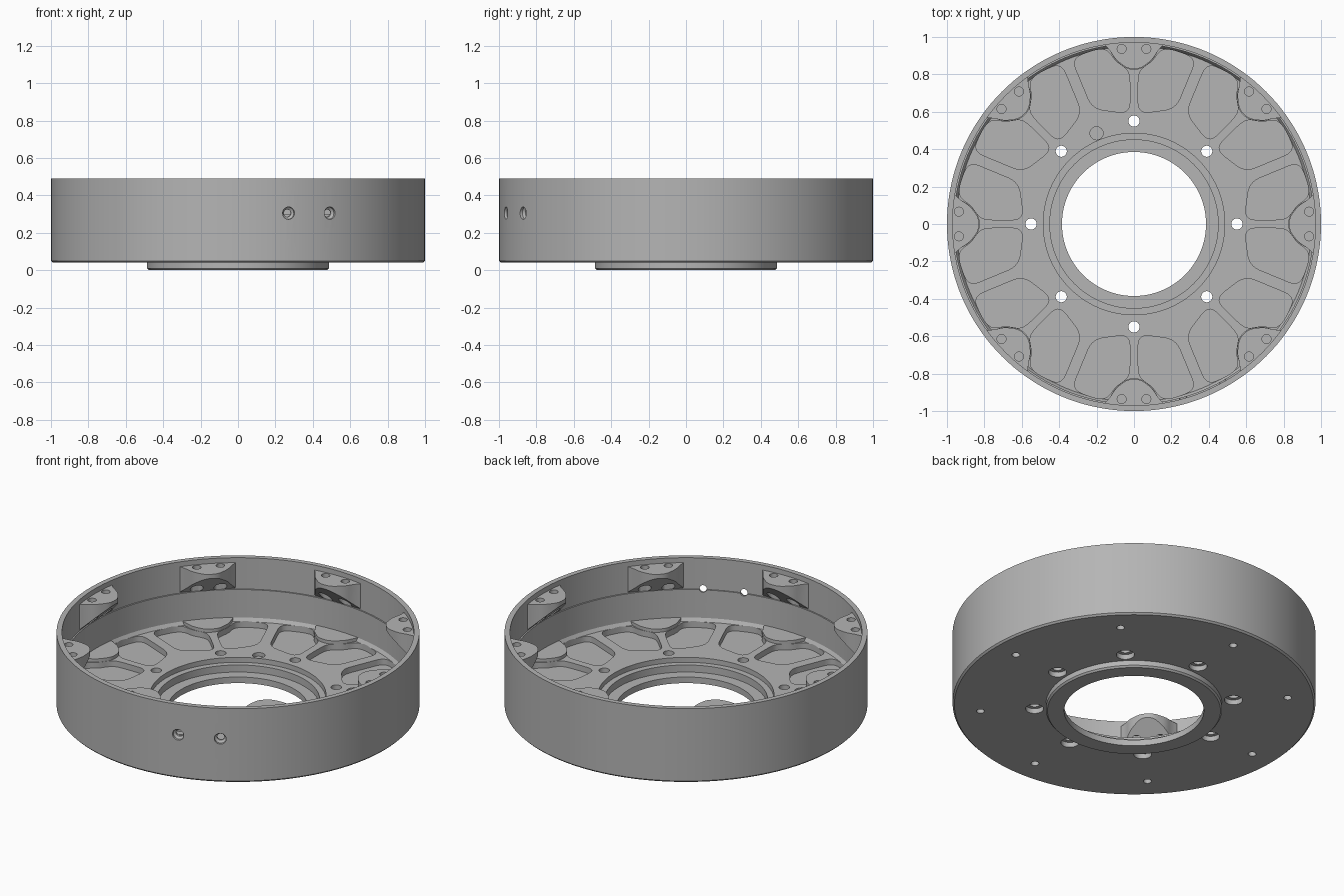
import bpy, bmesh, math
from mathutils import Matrix, Vector

if "Cube" in bpy.data.objects:
    bpy.data.objects.remove(bpy.data.objects["Cube"])

metal = bpy.data.materials.new("machined grey")
metal.use_nodes = True
GREY = (0.46, 0.46, 0.46, 1)
metal.diffuse_color = GREY
metal.node_tree.nodes["Principled BSDF"].inputs["Base Color"].default_value = GREY

STATIONS = [Matrix.Rotation(k * math.tau / 8, 4, "Z") for k in range(8)]
FLOOR, POCKET, LUG_TOP = 0.11, 0.075, 0.46


def lathe(bm, profile, matrix=Matrix(), segs=24, closed=False):
    """Revolve (radius, height) points about local z; closed makes a ring, else ends are capped."""
    rings = []
    for r, z in profile:
        angles = [math.tau * i / segs for i in range(segs)]
        rings.append([bm.verts.new(matrix @ Vector((r * math.cos(a), r * math.sin(a), z))) for a in angles])
    pairs = list(zip(rings, rings[1:]))
    if closed:
        pairs.append((rings[-1], rings[0]))
    else:
        bm.faces.new(rings[0])
        bm.faces.new(rings[-1])
    for lo, hi in pairs:
        for i in range(segs):
            j = (i + 1) % segs
            bm.faces.new((lo[i], lo[j], hi[j], hi[i]))


def prism(bm, outline, bottom, top, matrix=Matrix()):
    """Extrude a plan outline; bottom is a function of the radial coordinate."""
    lo = [bm.verts.new(matrix @ Vector((x, y, bottom(y)))) for x, y in outline]
    hi = [bm.verts.new(matrix @ Vector((x, y, top))) for x, y in outline]
    bm.faces.new(lo)
    bm.faces.new(hi)
    n = len(outline)
    for i in range(n):
        j = (i + 1) % n
        bm.faces.new((lo[i], lo[j], hi[j], hi[i]))


def rounded(points, radius, steps=5):
    """Round every corner of a closed outline."""
    pts, out = [Vector(p) for p in points], []
    for i, p in enumerate(pts):
        prev, nxt = pts[i - 1] - p, pts[(i + 1) % len(pts)] - p
        a = p + prev.normalized() * min(radius, prev.length * 0.45)
        b = p + nxt.normalized() * min(radius, nxt.length * 0.45)
        for s in range(steps + 1):
            t = s / steps
            out.append(a * (1 - t) ** 2 + p * 2 * t * (1 - t) + b * t * t)
    return [(v.x, v.y) for v in out]


def make(name, bm):
    bmesh.ops.recalc_face_normals(bm, faces=bm.faces)
    mesh = bpy.data.meshes.new(name)
    bm.to_mesh(mesh)
    bm.free()
    mesh.materials.append(metal)
    obj = bpy.data.objects.new(name, mesh)
    bpy.context.collection.objects.link(obj)
    return obj


def cut(obj, bm):
    cutter = make("cutter", bm)
    cutter.hide_render = True
    mod = obj.modifiers.new("cut", "BOOLEAN")
    mod.operation, mod.solver, mod.object = "DIFFERENCE", "EXACT", cutter
    bpy.context.view_layer.objects.active = obj
    bpy.ops.object.modifier_apply(modifier=mod.name)
    bpy.data.objects.remove(cutter)


def smooth(obj):
    bpy.ops.object.select_all(action="DESELECT")
    obj.select_set(True)
    bpy.context.view_layer.objects.active = obj
    bpy.ops.object.shade_smooth_by_angle(angle=math.radians(30))


# Housing: outer wall, floor, bearing seat and lower boss
bm = bmesh.new()
lathe(bm, [(0.385, 0), (0.477, 0), (0.486, 0.01), (0.486, 0.04), (0.99, 0.04), (1, 0.05),
           (1, 0.49), (0.97, 0.49), (0.97, 0.3), (0.962, 0.3), (0.962, 0.13), (0.95, FLOOR),
           (0.485, FLOOR), (0.485, 0.08), (0.45, 0.08), (0.45, 0.037), (0.385, 0.037)],
      segs=144, closed=True)
housing = make("housing", bm)

# Floor pockets: a mirrored pair between neighbouring main ribs
tilt = math.tau / 16


def beside_rib(r, gap=0.03):
    return (r * math.sin(tilt) - gap * math.cos(tilt), r * math.cos(tilt) + gap * math.sin(tilt))


pocket = rounded([(0.022, 0.59), beside_rib(0.655), beside_rib(0.945), (0.2, 0.935),
                  (0.14, 0.93), (0.1, 0.87), (0.04, 0.83), (0.022, 0.79)], 0.06)
bm = bmesh.new()
for m in STATIONS:
    for side in (1, -1):
        prism(bm, [(x * side, y) for x, y in pocket], lambda y: POCKET, 0.2, m)
cut(housing, bm)

# Drilled holes: stepped floor bolts, blind base holes, locating hole, wall ports
bm = bmesh.new()
for m in STATIONS:
    lathe(bm, [(0.05, -0.1), (0.05, 0.07), (0.03, 0.07), (0.03, 0.2)],
          m @ Matrix.Translation((0, 0.55, 0)))
    lathe(bm, [(0.022, -0.1), (0.022, 0.1)], m @ Matrix.Translation((0, 0.85, 0)))
lathe(bm, [(0.035, 0.088), (0.035, 0.2)], Matrix.Translation((-0.2, 0.485, 0)))
for degrees in (-74.3, -60.6):
    radial = Matrix.Rotation(math.radians(degrees), 4, "Z") @ Matrix.Rotation(math.pi / 2, 4, "Y")
    lathe(bm, [(0.02, 0.9), (0.02, 0.975), (0.033, 0.985), (0.033, 1.1)],
          Matrix.Translation((0, 0, 0.305)) @ radial)
cut(housing, bm)
smooth(housing)

# Upper lugs with sloping undersides
half = [(0.17, 0.972), (0.13, 0.93), (0.1, 0.88), (0.035, 0.83)]
lug = rounded(half + [(-x, y) for x, y in reversed(half)], 0.03)
bm = bmesh.new()
for m in STATIONS:
    prism(bm, lug, lambda y: 0.3 + (0.965 - y) * 1.0, LUG_TOP, m)
upper_lugs = make("upper_lugs", bm)

# Screw holes through the lugs, wider from below
bm = bmesh.new()
for m in STATIONS:
    for x in (-0.066, 0.066):
        lathe(bm, [(0.036, 0.2), (0.036, 0.4), (0.024, 0.4), (0.024, 0.6)],
              m @ Matrix.Translation((x, 0.936, 0)))
cut(upper_lugs, bm)
smooth(upper_lugs)

# Base lugs where the main ribs meet the wall
half = [(0.15, 0.968), (0.13, 0.93), (0.1, 0.875), (0.035, 0.825)]
base = rounded(half + [(-x, y) for x, y in reversed(half)], 0.03)
bm = bmesh.new()
for m in STATIONS:
    prism(bm, base, lambda y: 0.105, 0.13, m)
smooth(make("base_lugs", bm))
